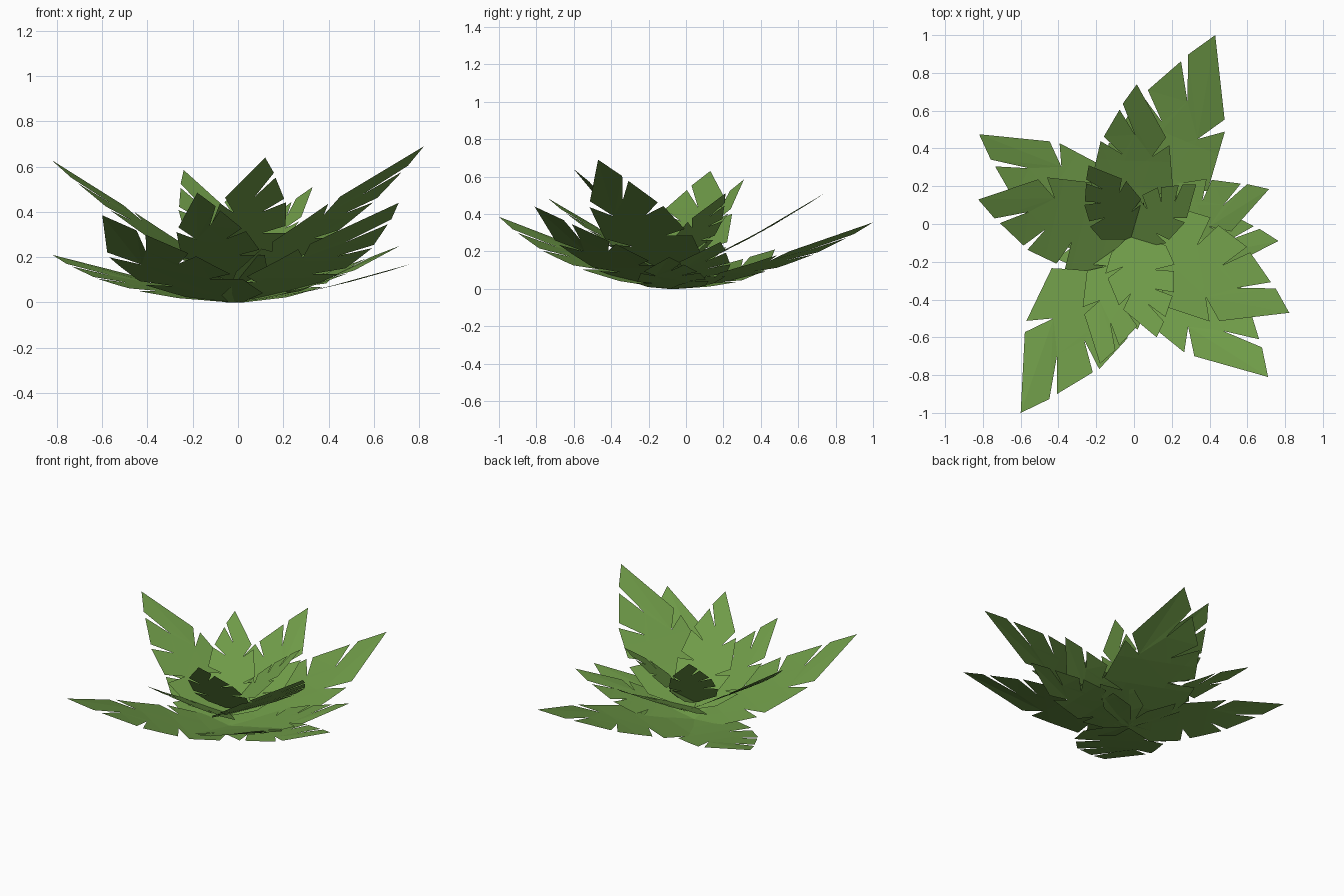
import bpy, bmesh, math
from mathutils import Vector

if "Cube" in bpy.data.objects:
    bpy.data.objects.remove(bpy.data.objects["Cube"])

green = bpy.data.materials.new("leaf_green")
green.diffuse_color = (0.16, 0.33, 0.065, 1)
green.use_nodes = True
green.node_tree.nodes["Principled BSDF"].inputs["Base Color"].default_value = green.diffuse_color

# One notched leaf outline: (fraction along the leaf, offset to its right side)
OUTLINE = [(0, .04), (.10, .19), (.28, .28), (.26, .13), (.33, .27), (.61, .235),
           (.53, .12), (.66, .21), (1, 0), (.87, -.09), (.67, 0), (.83, -.11),
           (.65, -.21), (.54, -.08), (.62, -.23), (.42, -.27), (.36, -.12),
           (.36, -.29), (.16, -.26), (0, -.04)]
BASE = Vector((-.015, -.07, 0))


def leaf(name, tip, base_z):
    """Flat notched leaf, sliced across and bent up from the base to the tip."""
    run = Vector((tip[0], tip[1], 0)) - BASE
    reach, height = run.length, tip[2] - base_z
    d = run.normalized()
    right = Vector((d.y, -d.x, 0))
    width = math.hypot(reach, height) / 1.17
    straight = min(1.0, .3 + .9 * height / reach)
    bm = bmesh.new()
    bm.faces.new([bm.verts.new((t, -s, 0)) for t, s in OUTLINE])
    bm.normal_update()
    bmesh.ops.triangulate(bm, faces=bm.faces[:], ngon_method='EAR_CLIP')
    for cut in (.15, .32, .5):
        bmesh.ops.bisect_plane(bm, geom=bm.verts[:] + bm.edges[:] + bm.faces[:],
                               plane_co=(cut, 0, 0), plane_no=(1, 0, 0), dist=1e-4)
    for v in bm.verts:
        t, s = v.co.x, -v.co.y
        p = BASE + d * (t * reach) + right * (s * width)
        p.z = base_z + height * (straight * t + (1 - straight) * t * t)
        v.co = p
    bm.normal_update()
    me = bpy.data.meshes.new(name)
    bm.to_mesh(me)
    bm.free()
    me.materials.append(green)
    bpy.context.collection.objects.link(bpy.data.objects.new(name, me))


# Large outer leaves
OUTER = [(.43, 1.0, .355), (-.82, .475, .21), (-.60, -1.0, .385),
         (.71, -.81, .44), (.715, .185, .25), (.765, -.09, .17)]
# Raised leaves
RAISED = [(-.825, .13, .63), (.822, -.47, .69), (.015, .74, .51), (-.18, -.74, .485)]
# Small steep leaves in the middle
INNER = [(.12, -.60, .64), (-.24, .31, .585), (.33, .21, .51)]

for group, tips, z in (("outer_leaf", OUTER, 0), ("raised_leaf", RAISED, .08),
                       ("inner_leaf", INNER, .12)):
    for i, tip in enumerate(tips):
        leaf(f"{group}_{i + 1}", tip, z)
